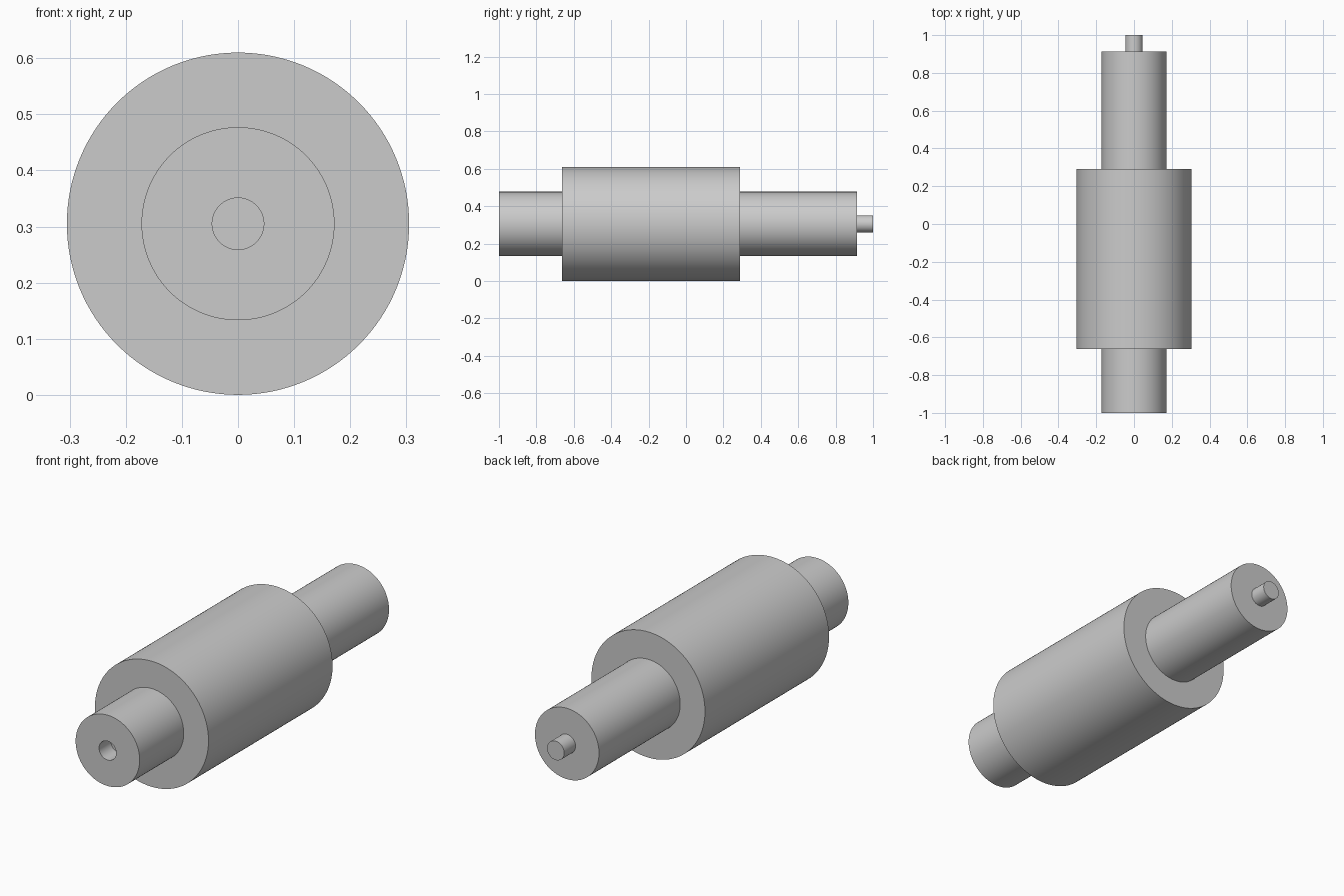
import bpy, bmesh, math
from mathutils import Vector, Matrix

if "Cube" in bpy.data.objects:
    bpy.data.objects.remove(bpy.data.objects["Cube"])

AXIS_Z = 0.305
SEGMENTS = 128

steel = bpy.data.materials.new("plain grey")
steel.diffuse_color = (0.6, 0.6, 0.6, 1)
steel.use_nodes = True
steel.node_tree.nodes["Principled BSDF"].inputs["Base Color"].default_value = steel.diffuse_color


def lathe(name, profile):
    """Spin (radius, y) points around the horizontal roller axis."""
    bm = bmesh.new()
    verts = [bm.verts.new((r, y, 0)) for r, y in profile]
    edges = [bm.edges.new(pair) for pair in zip(verts, verts[1:])]
    bmesh.ops.spin(bm, geom=verts + edges, cent=(0, 0, 0), axis=(0, 1, 0),
                   angle=math.tau, steps=SEGMENTS)
    bmesh.ops.remove_doubles(bm, verts=bm.verts, dist=1e-5)
    bmesh.ops.recalc_face_normals(bm, faces=bm.faces)
    mesh = bpy.data.meshes.new(name)
    bm.to_mesh(mesh)
    bm.free()
    obj = bpy.data.objects.new(name, mesh)
    obj.location.z = AXIS_Z
    mesh.materials.append(steel)
    bpy.context.collection.objects.link(obj)
    bpy.ops.object.select_all(action='DESELECT')
    obj.select_set(True)
    bpy.context.view_layer.objects.active = obj
    bpy.ops.object.shade_smooth_by_angle(angle=math.radians(30))
    return obj


# Stepped roller: socket in the front end, wide barrel, locating pin at the back
lathe("stepped_roller", [
    (0, -0.91), (0.046, -0.91), (0.046, -1.0),      # blind socket
    (0.172, -1.0), (0.172, -0.662),                 # front journal
    (0.305, -0.662), (0.305, 0.29),                 # barrel
    (0.172, 0.29), (0.172, 0.913),                  # back journal
    (0.046, 0.913), (0.046, 1.0), (0, 1.0),         # pin
])
